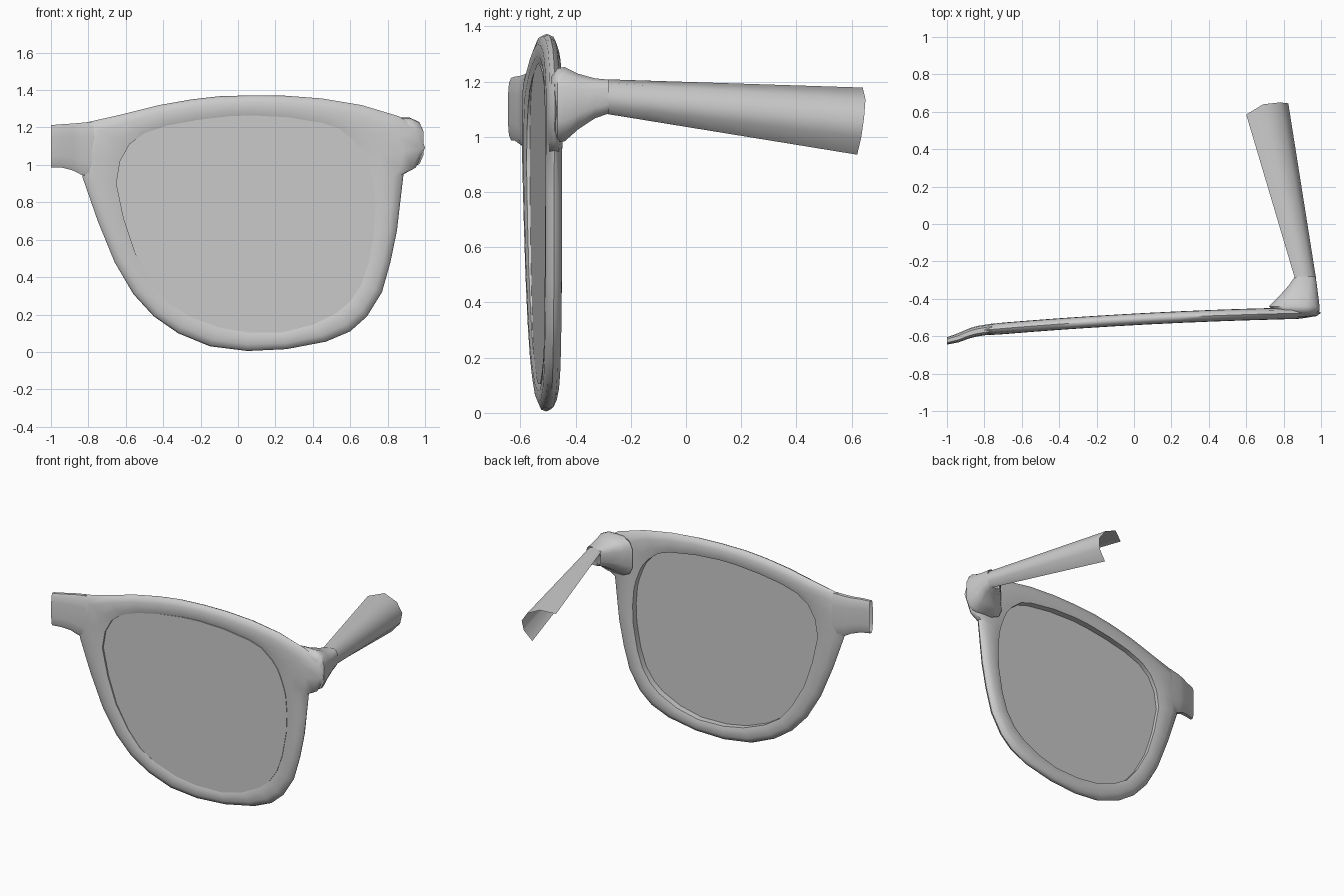
import bpy, math

if "Cube" in bpy.data.objects:
    bpy.data.objects.remove(bpy.data.objects["Cube"])


def make(name, verts, faces, angle=50):
    me = bpy.data.meshes.new(name)
    me.from_pydata(verts, [], faces)
    me.validate()
    ob = bpy.data.objects.new(name, me)
    bpy.context.collection.objects.link(ob)
    bpy.ops.object.select_all(action='DESELECT')
    ob.select_set(True)
    bpy.context.view_layer.objects.active = ob
    bpy.ops.object.mode_set(mode='EDIT')
    bpy.ops.mesh.select_all(action='SELECT')
    bpy.ops.mesh.normals_make_consistent(inside=False)
    bpy.ops.object.mode_set(mode='OBJECT')
    bpy.ops.object.shade_smooth_by_angle(angle=math.radians(angle))
    return ob


def loft(name, rings, close_ring=True, close_loop=False, cap_start=False):
    n, m = len(rings[0]), len(rings)
    verts = [p for r in rings for p in r]
    faces = []
    for i in range(m if close_loop else m - 1):
        a, b = i * n, (i + 1) % m * n
        for j in range(n if close_ring else n - 1):
            k = (j + 1) % n
            faces.append((a + j, a + k, b + k, b + j))
    if cap_start:
        faces.append(tuple(range(n)))
    return make(name, verts, faces)


def rim_y(x):
    return -0.51 + 0.055 * x - 0.02 * x * x


# Inner opening and matching outer outline of the rim (x, z)
inner = [(-.65, .90), (-.63, 1.02), (-.58, 1.11), (-.50, 1.17), (-.38, 1.21), (-.22, 1.24),
         (-.05, 1.26), (.07, 1.265), (.26, 1.255), (.45, 1.225), (.54, 1.195), (.62, 1.13),
         (.66, 1.08), (.68, 1.04), (.71, .96), (.725, .90), (.735, .78), (.73, .65),
         (.70, .48), (.66, .36), (.60, .27), (.53, .21), (.40, .145), (.24, .105),
         (.05, .105), (-.10, .13), (-.26, .19), (-.37, .26), (-.46, .37), (-.55, .53), (-.61, .71)]
outer = [(-.83, .93), (-.85, 1.08), (-.82, 1.225), (-.62, 1.27), (-.42, 1.32), (-.25, 1.35),
         (-.10, 1.367), (.08, 1.372), (.25, 1.37), (.45, 1.355), (.66, 1.32), (.86, 1.26),
         (.97, 1.19), (1.0, 1.09), (.95, .985), (.885, .95), (.865, .78), (.85, .65),
         (.815, .48), (.77, .32), (.69, .19), (.60, .11), (.47, .055), (.26, .015),
         (.05, .005), (-.15, .03), (-.32, .10), (-.45, .19), (-.56, .31), (-.66, .48), (-.75, .70)]
section = [(0, -.75), (.25, -1), (.65, -.95), (.93, -.55), (1, 0),
           (.93, .55), (.65, .95), (.25, 1), (0, .75)]
rings = []
for (ix, iz), (ox, oz) in zip(inner, outer):
    ring = []
    for t, d in section:
        x, z = ix + (ox - ix) * t, iz + (oz - iz) * t
        ring.append((x, rim_y(x) + d * .031, z))
    rings.append(ring)
loft("rim", rings, close_loop=True)

# Thin lens, sitting near the front of the rim
n = len(inner)
lens_y = lambda x: -0.533 + 0.042 * x
verts = [(x, lens_y(x) + d, z) for d in (-.005, .005) for x, z in inner]
faces = [tuple(range(n)), tuple(range(n, 2 * n))]
faces += [(i, (i + 1) % n, n + (i + 1) % n, n + i) for i in range(n)]
make("lens", verts, faces, 30)


# Rounded-box ring around a centre, in two chosen extents
def oval(a0, a1, b0, b1, count=12, power=.6):
    pts = []
    for i in range(count):
        t = 2 * math.pi * (i + .5) / count
        c, s = math.cos(t), math.sin(t)
        pts.append(((a0 + a1) / 2 + (a1 - a0) / 2 * math.copysign(abs(c) ** power, c),
                    (b0 + b1) / 2 + (b1 - b0) / 2 * math.copysign(abs(s) ** power, s)))
    return pts


# Half of the nose bridge, open at the cut end
bridge = [(-.76, -.590, -.532, .92, 1.235), (-.84, -.602, -.545, .945, 1.228),
          (-.88, -.612, -.557, .967, 1.224), (-.94, -.634, -.583, .983, 1.22),
          (-1.0, -.645, -.605, .985, 1.215)]
loft("bridge", [[(x, y, z) for y, z in oval(y0, y1, z0, z1)] for x, y0, y1, z0, z1 in bridge])

# Hinge block that narrows from the rim corner into the temple arm
hinge = [(-.488, .79, .96, 1.02, 1.22), (-.465, .74, .995, .98, 1.25),
         (-.44, .72, .995, .98, 1.255), (-.39, .77, .988, 1.025, 1.23),
         (-.33, .825, .98, 1.065, 1.213), (-.28, .86, .972, 1.083, 1.208)]
loft("hinge", [[(x, y, z) for x, z in oval(x0, x1, z0, z1)] for y, x0, x1, z0, z1 in hinge],
     cap_start=True)

# Temple arm: an open curved shell, hollow towards the inside
start = [(.86, -.29, 1.19), (.90, -.29, 1.208), (.95, -.29, 1.195), (.973, -.29, 1.15),
         (.970, -.29, 1.11), (.93, -.29, 1.083)]
end = [(.60, .585, 1.155), (.69, .64, 1.178), (.78, .65, 1.135), (.825, .645, 1.07),
       (.815, .635, 1.0), (.76, .62, .935)]
steps = 6
loft("temple_arm", [[tuple(a + (b - a) * i / steps for a, b in zip(p, q))
                     for p, q in zip(start, end)] for i in range(steps + 1)], close_ring=False)
